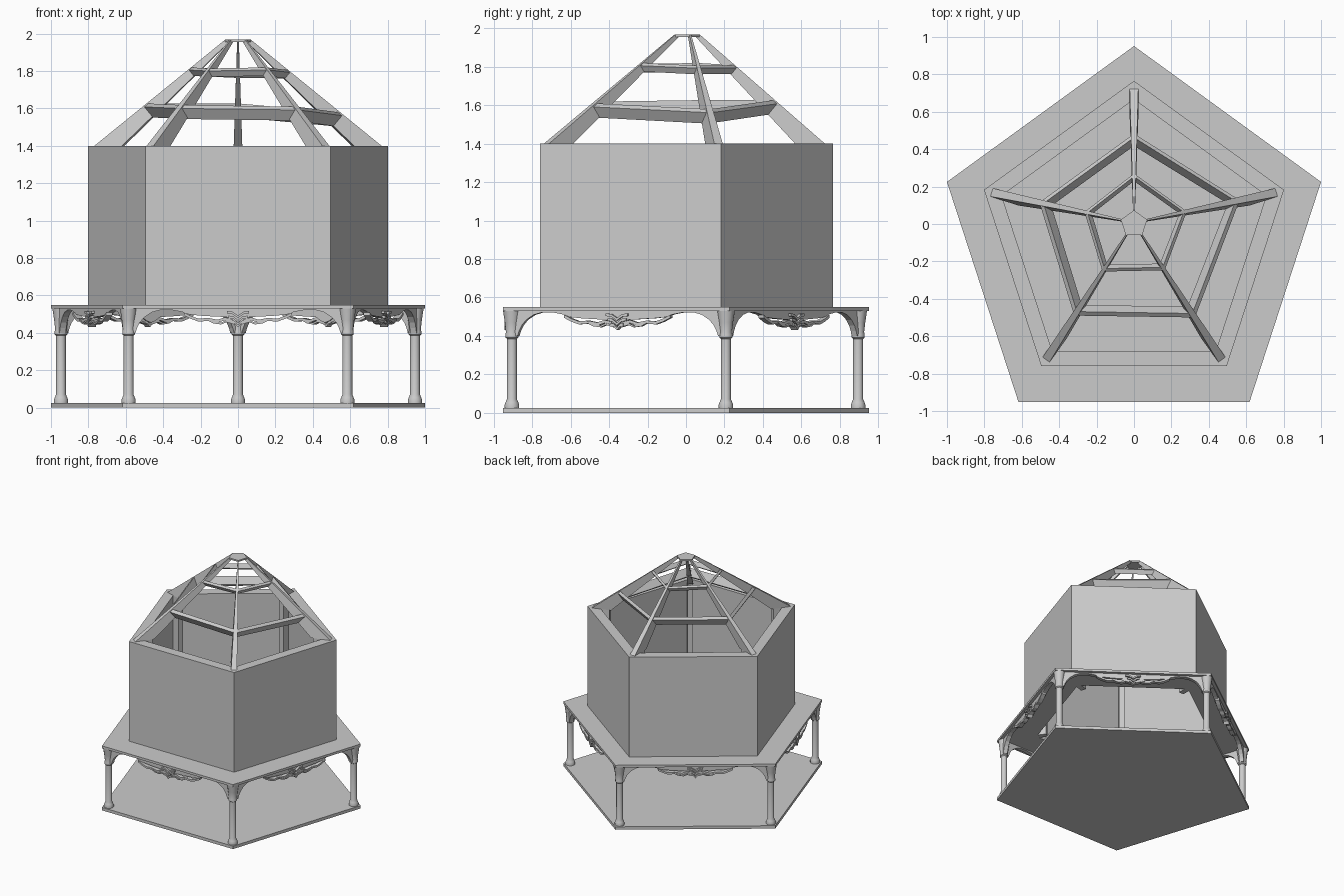
import bpy, bmesh, math
from mathutils import Vector

if "Cube" in bpy.data.objects:
    bpy.data.objects.remove(bpy.data.objects["Cube"])

Z = Vector((0, 0, 1))
BASE_Y, WALL_Y = -0.10, -0.078


def make(name, verts, faces, smooth=False):
    me = bpy.data.meshes.new(name)
    me.from_pydata([tuple(v) for v in verts], [], faces)
    bm = bmesh.new()
    bm.from_mesh(me)
    bmesh.ops.recalc_face_normals(bm, faces=bm.faces)
    bm.to_mesh(me)
    bm.free()
    ob = bpy.data.objects.new(name, me)
    bpy.context.collection.objects.link(ob)
    if smooth:
        bpy.ops.object.select_all(action='DESELECT')
        ob.select_set(True)
        bpy.context.view_layer.objects.active = ob
        bpy.ops.object.shade_smooth_by_angle(angle=math.radians(35))
    return ob


def direction(i):
    a = math.radians(90 + 72 * i)
    return Vector((math.cos(a), math.sin(a), 0))


def corner(i, r, z, cy):
    return direction(i) * r + Vector((0, cy, z))


def loft(name, rings, closed=False, smooth=False):
    """Skin a list of equal vertex rings; cap the ends or close the loop."""
    n = len(rings[0])
    m = len(rings)
    verts = [v for r in rings for v in r]
    faces = []
    for j in range(m if closed else m - 1):
        k = (j + 1) % m
        faces += [(j * n + i, j * n + (i + 1) % n, k * n + (i + 1) % n, k * n + i)
                  for i in range(n)]
    if not closed:
        faces += [tuple(range(n)), tuple(range((m - 1) * n, m * n))]
    return make(name, verts, faces, smooth)


def pentagon(r, z, cy):
    return [corner(i, r, z, cy) for i in range(5)]


# Floor, pierced deck, hollow walls and roof cap
loft("floor_slab", [pentagon(1.0515, z, BASE_Y) for z in (0, 0.025)])
loft("deck", [pentagon(1.0515, 0.53, BASE_Y), pentagon(1.0515, 0.55, BASE_Y),
              pentagon(0.744, 0.55, WALL_Y), pentagon(0.744, 0.53, WALL_Y)], closed=True)
loft("walls", [pentagon(0.843, 0.55, WALL_Y), pentagon(0.843, 1.40, WALL_Y),
               pentagon(0.744, 1.40, WALL_Y), pentagon(0.744, 0.55, WALL_Y)], closed=True)
loft("roof_cap", [pentagon(0.074, z, 0.0) for z in (1.955, 1.968)])

# Columns with moulded base and flared capital
PROFILE = [(0.038, 0.025), (0.038, 0.042), (0.033, 0.055), (0.026, 0.072), (0.026, 0.385),
           (0.034, 0.392), (0.034, 0.408), (0.031, 0.42), (0.037, 0.47), (0.046, 0.53)]
for i in range(5):
    c = corner(i, 0.995, 0, BASE_Y)
    rings = [[c + Vector((r * math.cos(t * math.tau / 12), r * math.sin(t * math.tau / 12), z))
              for t in range(12)] for r, z in PROFILE]
    loft(f"column_{i}", rings, smooth=True)


def strip(name, side, top, bottom, a0, a1):
    """Profiled board on a deck side; top and bottom are (s, z) lists."""
    a = math.radians(-90 + 72 * side)
    n = Vector((math.cos(a), math.sin(a), 0))
    u = Vector((-n.y, n.x, 0))
    c = Vector((0, BASE_Y, 0))
    rings = []
    for (s0, z0), (s1, z1) in zip(top, bottom):
        rings.append([c + n * a0 + u * s0 + Z * z0, c + n * a1 + u * s0 + Z * z0,
                      c + n * a1 + u * s1 + Z * z1, c + n * a0 + u * s1 + Z * z1])
    loft(name, rings)


def ribbon(name, side, pts, t, a0, a1):
    strip(name, side, [(s, z + t / 2) for s, z in pts], [(s, z - t / 2) for s, z in pts], a0, a1)


# Arched aprons with hanging carved ornament
EDGE = [(0, 0.455), (0.03, 0.465), (0.06, 0.485), (0.12, 0.487), (0.2, 0.492), (0.26, 0.498),
        (0.30, 0.512), (0.36, 0.523), (0.42, 0.521), (0.46, 0.510), (0.50, 0.484),
        (0.525, 0.455), (0.54, 0.425), (0.548, 0.40), (0.575, 0.40)]
SCROLL = [(0.03, 0.465), (0.07, 0.475), (0.11, 0.462), (0.16, 0.472), (0.21, 0.468),
          (0.25, 0.482), (0.29, 0.502)]
LEAF = [(0.02, 0.45), (0.06, 0.462), (0.09, 0.45), (0.13, 0.455), (0.17, 0.475)]
for k in range(5):
    full = [(-s, z) for s, z in EDGE[:0:-1]] + EDGE
    strip(f"apron_{k}", k, [(s, 0.53) for s, z in full], full, 0.79, 0.825)
    for side_name, m in (("left", -1), ("right", 1)):
        ribbon(f"scroll_{side_name}_{k}", k, [(m * s, z) for s, z in SCROLL], 0.016, 0.80, 0.835)
        ribbon(f"leaf_{side_name}_{k}", k, [(m * s, z) for s, z in LEAF], 0.01, 0.805, 0.838)
    for j, (w, z) in enumerate(((0.06, 0.495), (0.05, 0.47), (0.035, 0.445))):
        ribbon(f"chevron_{j}_{k}", k, [(-w, z + 0.015), (-w / 2, z + 0.012), (0, z - 0.008),
                                       (w / 2, z + 0.012), (w, z + 0.015)], 0.014, 0.80, 0.843)


# Inner corner posts and tapered rafters
def tangent(i):
    d = direction(i)
    return Vector((-d.y, d.x, 0))


def rafter_ring(i, outer, inner, w):
    t = tangent(i) * w / 2
    return [outer - t, outer + t, inner + t, inner - t]


def outer_line(i, t):
    return corner(i, 0.80, 1.40, WALL_Y).lerp(corner(i, 0.074, 1.965, 0), t)


def inner_line(i, t):
    return corner(i, 0.645, 1.40, WALL_Y).lerp(corner(i, 0.048, 1.957, 0), t)


for i in range(5):
    loft(f"corner_post_{i}", [rafter_ring(i, corner(i, 0.80, z, WALL_Y), corner(i, 0.66, z, WALL_Y), 0.045)
                              for z in (0.53, 1.40)])
    loft(f"rafter_{i}", [rafter_ring(i, outer_line(i, 0), inner_line(i, 0), 0.046),
                         rafter_ring(i, outer_line(i, 1), inner_line(i, 1), 0.009)])


# Two slightly uneven rings of roof rails between the rafters
def rail_ring(i, t, half, depth):
    d = direction(i)
    down = (d * -0.57 - Z * 0.725).normalized() * depth
    lo, hi = outer_line(i, t - half), outer_line(i, t + half)
    return [lo, hi, hi + down, lo + down]


RAILS = (("lower", (0.385, 0.385, 0.37, 0.355, 0.30), 0.016, 0.072),
         ("upper", (0.71, 0.73, 0.72, 0.73, 0.705), 0.012, 0.04))
for name, ts, half, depth in RAILS:
    for i in range(5):
        j = (i + 1) % 5
        loft(f"{name}_rail_{i}", [rail_ring(i, ts[i], half, depth), rail_ring(j, ts[j], half, depth)])
